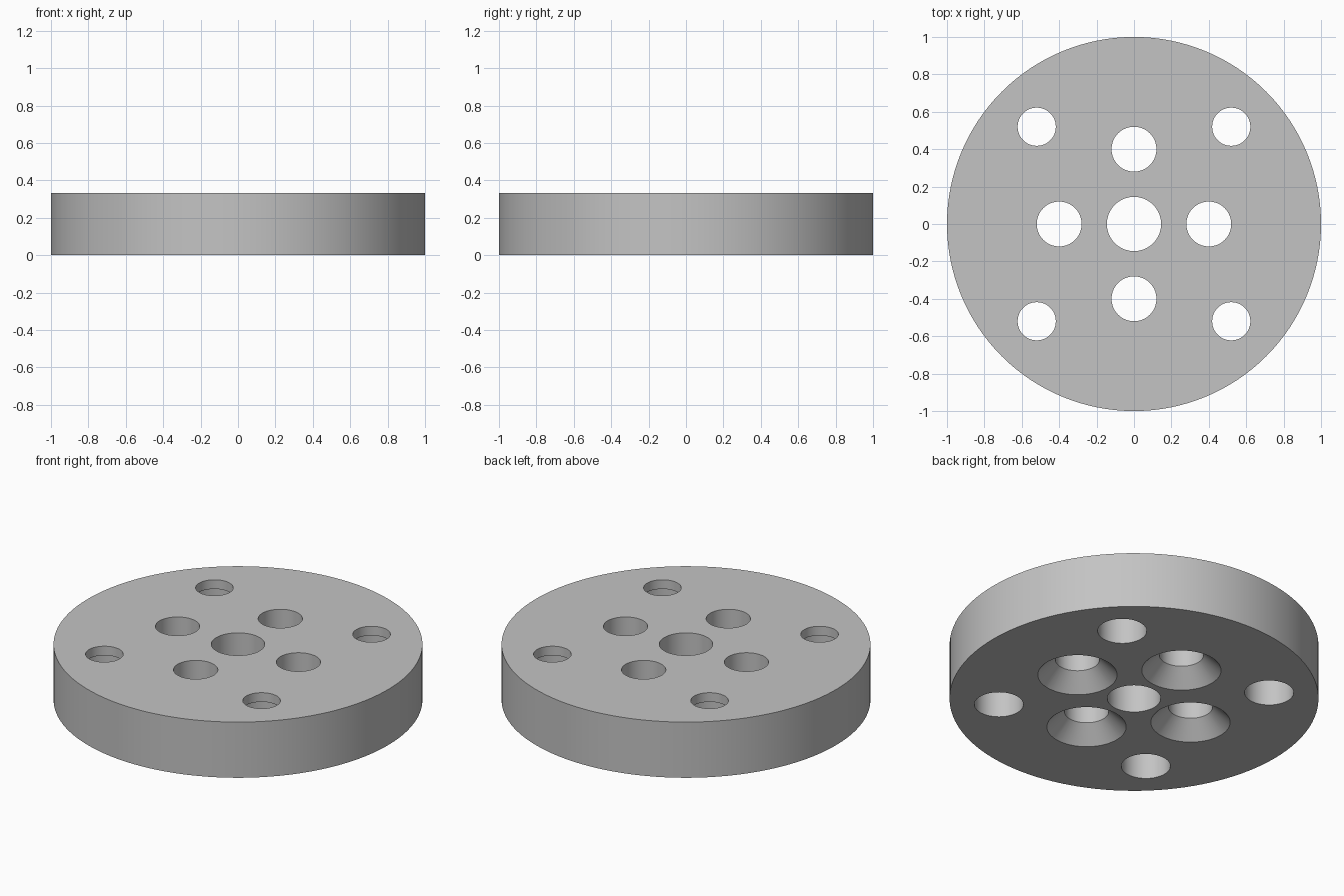
import bpy, bmesh
from math import cos, sin, pi, radians

cube = bpy.data.objects.get("Cube")
if cube:
    bpy.data.objects.remove(cube, do_unlink=True)

HEIGHT = 0.333
OVER = 0.05  # how far cutters reach past the faces

steel = bpy.data.materials.new("plain grey")
steel.use_nodes = True
grey = (0.55, 0.55, 0.55, 1)
steel.diffuse_color = grey
steel.node_tree.nodes["Principled BSDF"].inputs["Base Color"].default_value = grey


def add_turned(bm, profile, x=0, y=0, segments=64):
    """Add a closed solid turned from (radius, height) points, bottom to top."""
    rings = []
    for r, z in profile:
        angles = [2 * pi * i / segments for i in range(segments)]
        rings.append([bm.verts.new((x + r * cos(a), y + r * sin(a), z)) for a in angles])
    for low, high in zip(rings, rings[1:]):
        for i in range(segments):
            j = (i + 1) % segments
            bm.faces.new((low[i], low[j], high[j], high[i]))
    bm.faces.new(rings[0][::-1])
    bm.faces.new(rings[-1])


def make_object(name, bm):
    bmesh.ops.recalc_face_normals(bm, faces=bm.faces)
    mesh = bpy.data.meshes.new(name)
    bm.to_mesh(mesh)
    bm.free()
    mesh.materials.append(steel)
    obj = bpy.data.objects.new(name, mesh)
    bpy.context.collection.objects.link(obj)
    return obj


# Round plate
bm = bmesh.new()
add_turned(bm, [(1, 0), (1, HEIGHT)], segments=128)
plate = make_object("round_plate", bm)

# Hole cutters: centre bore, countersunk ring, counterbored corners
bm = bmesh.new()
top = HEIGHT + OVER
add_turned(bm, [(0.145, -OVER), (0.145, top)])

sink, bore, depth = 0.215, 0.12, 0.095
countersunk = [(sink + OVER, -OVER), (bore, depth), (bore, top)]
for x, y in ((0.4, 0), (-0.4, 0), (0, 0.4), (0, -0.4)):
    add_turned(bm, countersunk, x, y)

lip = HEIGHT - 0.055
counterbored = [(0.133, -OVER), (0.133, lip), (0.102, lip), (0.102, top)]
for x in (-0.52, 0.52):
    for y in (-0.52, 0.52):
        add_turned(bm, counterbored, x, y)
cutter = make_object("hole_cutter", bm)
cutter.hide_render = True

# Cut the holes and discard the cutter
cut = plate.modifiers.new("holes", "BOOLEAN")
cut.operation = "DIFFERENCE"
cut.solver = "EXACT"
cut.object = cutter
bpy.ops.object.select_all(action="DESELECT")
plate.select_set(True)
bpy.context.view_layer.objects.active = plate
bpy.ops.object.modifier_apply(modifier=cut.name)
bpy.data.objects.remove(cutter, do_unlink=True)
bpy.ops.object.shade_smooth_by_angle(angle=radians(30))
